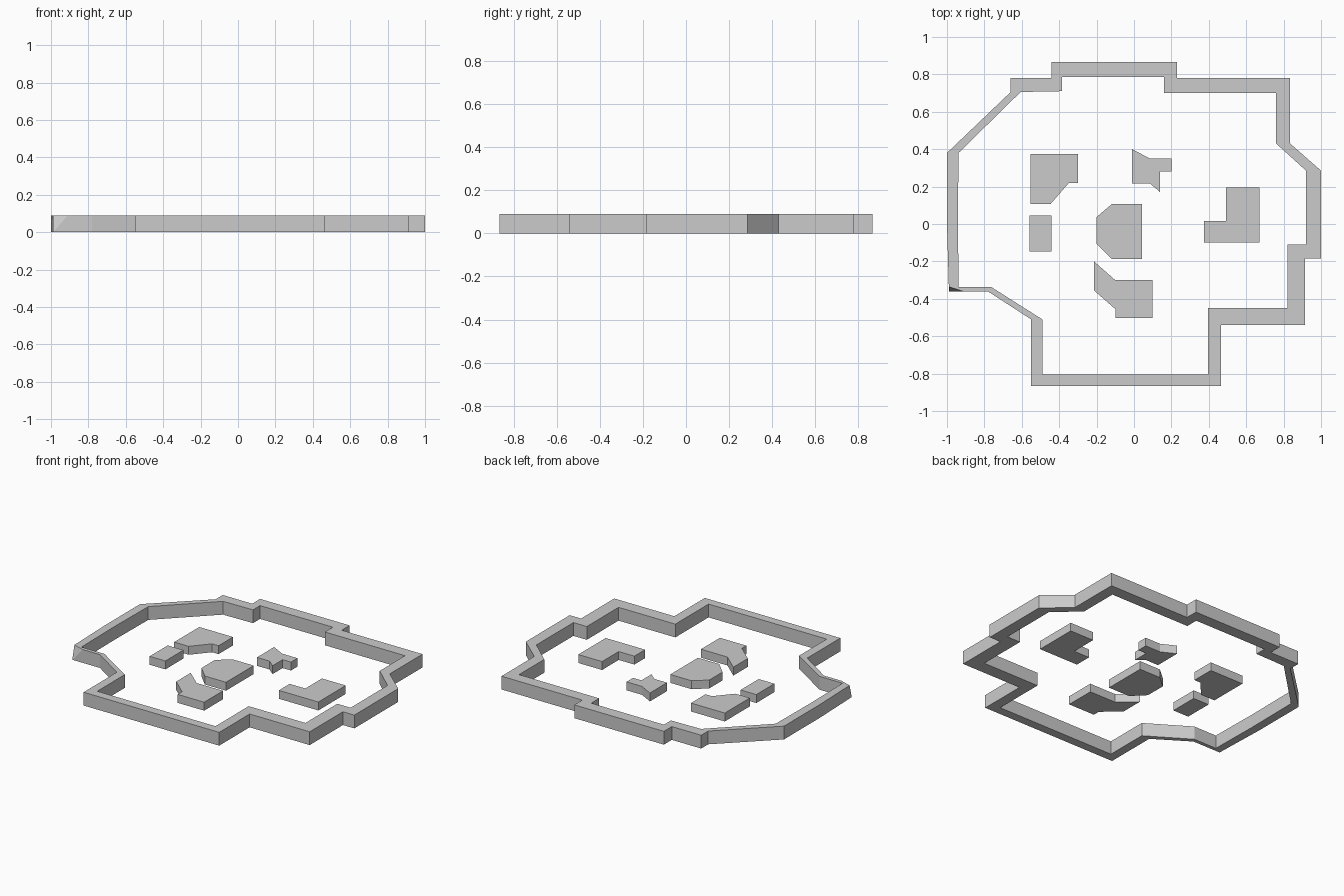
import bpy, bmesh

if "Cube" in bpy.data.objects:
    bpy.data.objects.remove(bpy.data.objects["Cube"])

WALL_H, BLOCK_H = 0.09, 0.057


def finish(name, bm):
    bmesh.ops.remove_doubles(bm, verts=bm.verts, dist=0.0005)
    bmesh.ops.recalc_face_normals(bm, faces=bm.faces)
    mesh = bpy.data.meshes.new(name)
    bm.to_mesh(mesh)
    bm.free()
    bpy.context.collection.objects.link(bpy.data.objects.new(name, mesh))


def block(name, outline):
    """Flat polygon pulled up into a low block."""
    bm = bmesh.new()
    face = bm.faces.new([bm.verts.new((x, y, 0)) for x, y in outline])
    ext = bmesh.ops.extrude_face_region(bm, geom=[face], use_keep_orig=True)
    top = [g for g in ext["geom"] if isinstance(g, bmesh.types.BMVert)]
    bmesh.ops.translate(bm, verts=top, vec=(0, 0, BLOCK_H))
    finish(name, bm)


# Perimeter wall: matching outer and inner outlines, clockwise from top left
outer = [(-.44, .865), (.23, .865), (.23, .78), (.835, .78), (.835, .43),
         (1, .285), (1, -.185), (.915, -.185), (.915, -.54), (.465, -.54),
         (.465, -.865), (-.55, -.865), (-.55, -.51), (-.78, -.361),
         (-.91, -.361), (-.99, -.335), (-1, 0), (-1, .38),
         (-.66, .705), (-.66, .78), (-.44, .78)]
inner = [(-.385, .785), (.16, .785), (.16, .70), (.76, .70), (.76, .43),
         (.92, .285), (.92, -.11), (.82, -.11), (.82, -.45), (.395, -.45),
         (.395, -.805), (-.49, -.805), (-.49, -.51), (-.765, -.336),
         (-.937, -.336), (-.937, -.336), (-.942, 0), (-.938, .38),
         (-.607, .705), (-.51, .708), (-.385, .71)]
# The clipped corner comes back to a full corner at floor level
outer_low = list(outer)
outer_low[14] = outer_low[15] = (-.988, -.361)

bm = bmesh.new()
loops = [[bm.verts.new((x, y, z)) for x, y in pts] for pts, z in
         ((outer_low, 0), (outer, WALL_H), (inner, WALL_H), (inner, 0))]
n = len(outer)
for k in range(4):
    a, b = loops[k], loops[(k + 1) % 4]
    for i in range(n):
        j = (i + 1) % n
        bm.faces.new((a[i], a[j], b[j], b[i]))
finish("perimeter_wall", bm)

# Blocks standing inside the wall
block("back_left_block", [(-.553, .375), (-.30, .375), (-.30, .22),
                          (-.348, .22), (-.445, .108), (-.553, .108)])
block("left_block", [(-.558, .045), (-.44, .045), (-.44, -.148), (-.558, -.148)])
block("back_block", [(-.01, .40), (.085, .35), (.20, .35), (.20, .28),
                     (.138, .28), (.138, .172), (.085, .217), (-.01, .217)])
block("centre_block", [(-.117, .108), (.042, .108), (.042, -.188),
                       (-.117, -.188), (-.20, -.105), (-.20, .037)])
block("front_block", [(-.214, -.20), (-.10, -.30), (.098, -.30), (.098, -.502),
                      (-.10, -.502), (-.10, -.455), (-.214, -.355)])
block("right_block", [(.492, .195), (.67, .195), (.67, -.098),
                      (.375, -.098), (.375, .017), (.492, .017)])
